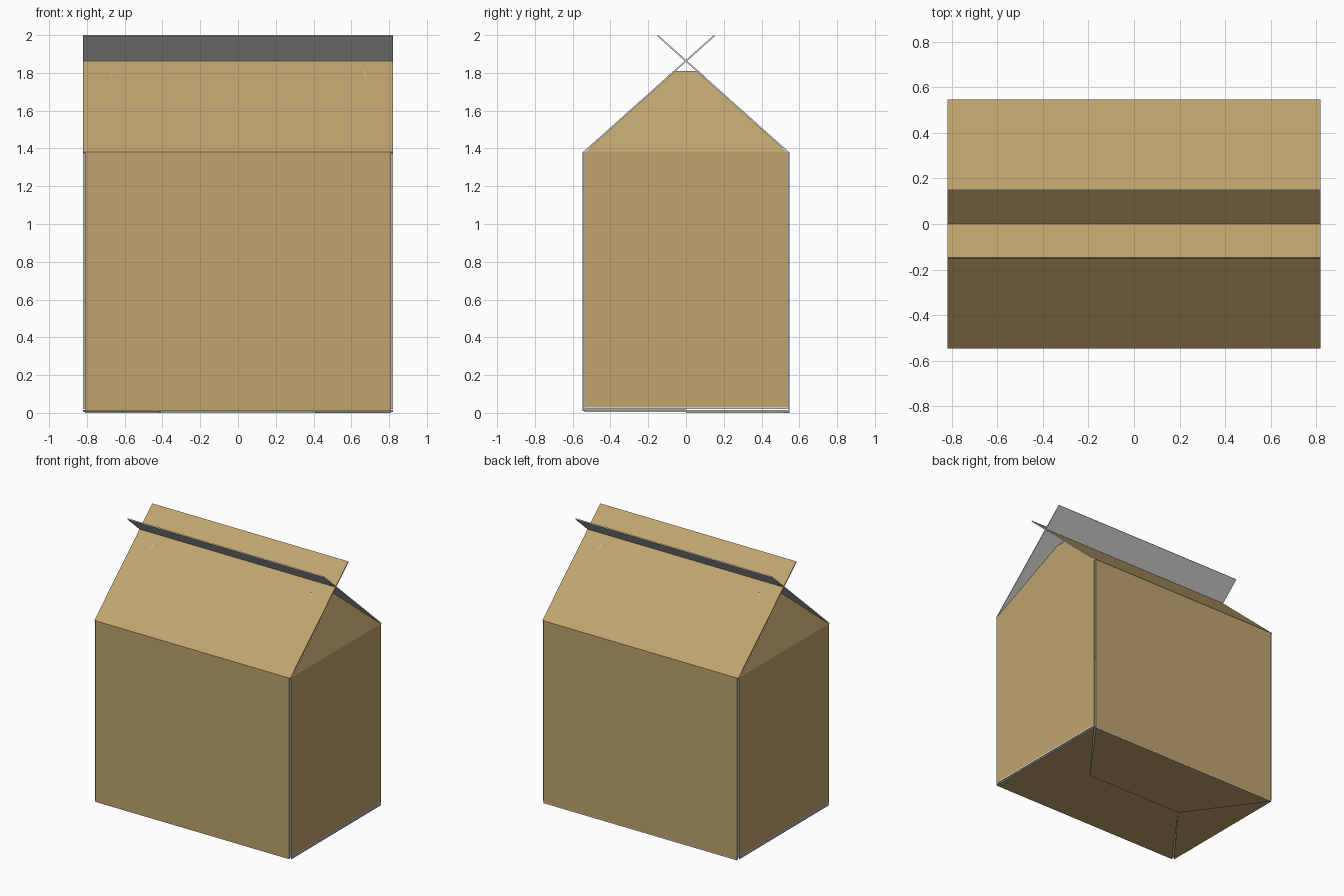
import bpy
from mathutils import Vector

if "Cube" in bpy.data.objects:
    bpy.data.objects.remove(bpy.data.objects["Cube"])

def material(name, rgb):
    m = bpy.data.materials.new(name)
    m.diffuse_color = (*rgb, 1)
    m.use_nodes = True
    m.node_tree.nodes["Principled BSDF"].inputs["Base Color"].default_value = m.diffuse_color
    return m

TAN = material("tan_cardboard", (0.52, 0.37, 0.155))
PALE = material("pale_card_inside", (0.70, 0.70, 0.68))

X, Y = 0.82, 0.547      # half width and half depth
TOP = 1.38              # top of the walls
T = 0.008               # card thickness

def panel(name, pts, outward, t=T, outer=TAN):
    """Flat card: tan outer face, pale inner face and edges."""
    pts = [Vector(p) for p in pts]
    n = (pts[1] - pts[0]).cross(pts[2] - pts[0]).normalized()
    if n.dot(Vector(outward)) < 0:
        pts.reverse()
        n = -n
    k = len(pts)
    verts = pts + [p - n * t for p in pts]
    faces = [tuple(range(k)), tuple(reversed(range(k, 2 * k)))]
    faces += [(i, i + k, (i + 1) % k + k, (i + 1) % k) for i in range(k)]
    me = bpy.data.meshes.new(name)
    me.from_pydata(verts, [], faces)
    me.materials.append(outer)
    me.materials.append(PALE)
    for i, f in enumerate(me.polygons):
        f.material_index = 0 if i == 0 else 1
    ob = bpy.data.objects.new(name, me)
    bpy.context.collection.objects.link(ob)
    return ob

xi, yi = X - 0.009, Y - 0.009
for s, side, end in ((-1, "front", "left"), (1, "back", "right")):
    # walls, with small open notches at the corners
    z0 = 0.012 if s < 0 else 0.006
    panel(side + "_wall", [(-xi, s * Y, z0), (xi, s * Y, z0),
                           (xi, s * Y, TOP), (-xi, s * Y, TOP)], (0, s, 0))
    panel(end + "_wall", [(s * X, -yi, 0.03), (s * X, yi, 0.03),
                          (s * X, yi, TOP), (s * X, -yi, TOP)], (s, 0, 0))
    # roof flaps crossing at the ridge
    panel(side + "_roof_flap", [(-X, s * Y, TOP), (X, s * Y, TOP),
                                (X, -s * 0.147, 2.0), (-X, -s * 0.147, 2.0)], (0, s, 1))
    # gable flaps leaning inwards
    xt = s * (X - 0.155)
    panel(end + "_gable_flap", [(s * X, -yi, TOP), (s * X, yi, TOP),
                                (xt, 0.067, 1.81), (xt, -0.067, 1.81)], (s, 0, 0))
    # mitred bottom flaps
    zb = 0.01 if s < 0 else 0.0
    panel(side + "_bottom_flap", [(-xi, s * Y, zb), (xi, s * Y, zb),
                                  (0.41, 0, zb), (-0.41, 0, zb)], (0, 0, -1))
    panel(end + "_bottom_flap", [(s * X, -yi, 0.006), (s * X, yi, 0.006),
                                 (s * 0.41, 0, 0.006)], (0, 0, -1))

# inner floor layer, its edge shows under the end walls
panel("inner_floor", [(-X, -yi, 0.02), (X, -yi, 0.02),
                      (X, yi, 0.02), (-X, yi, 0.02)], (0, 0, -1), 0.01, PALE)
